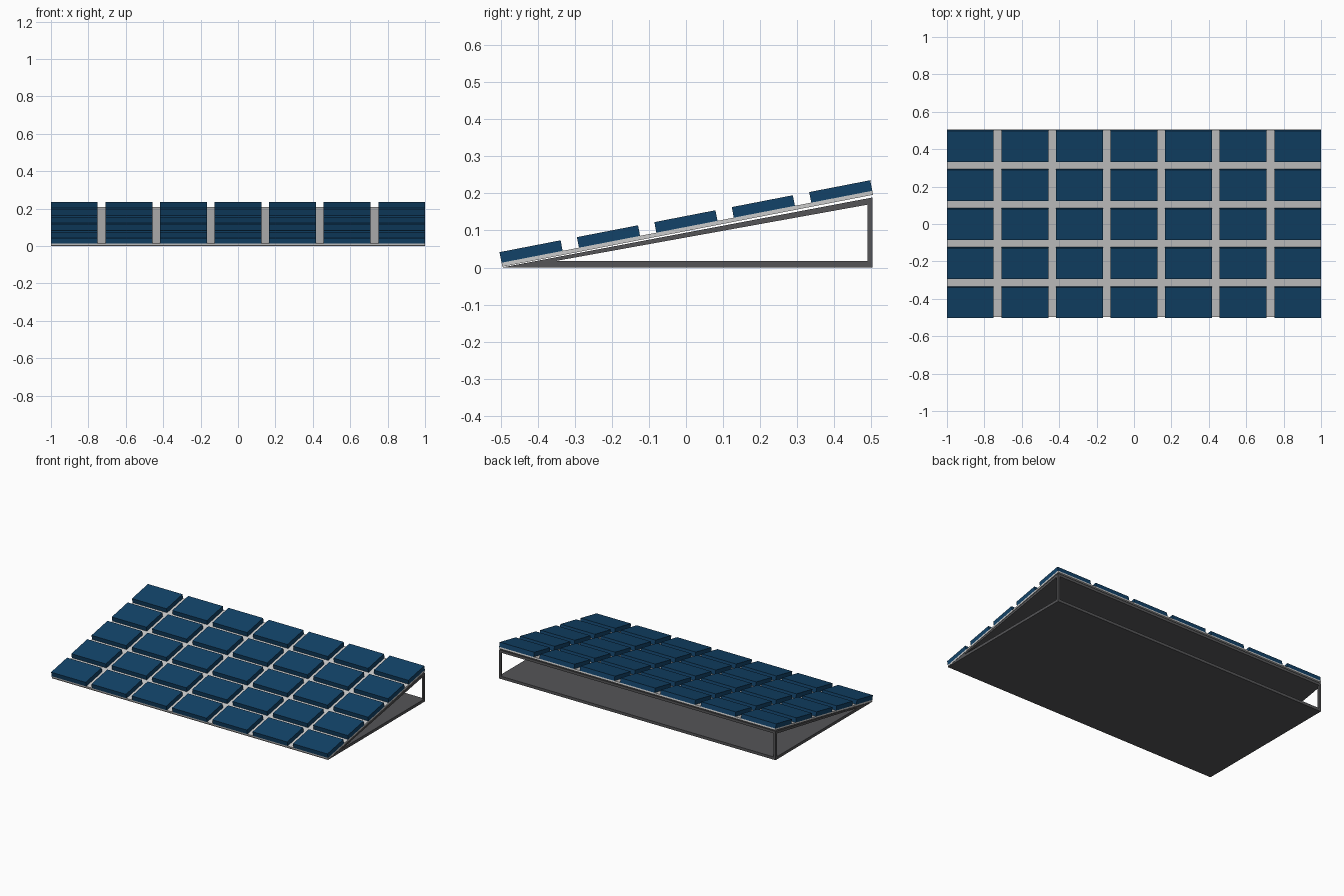
import bpy, bmesh, math
from mathutils import Matrix, Vector

if "Cube" in bpy.data.objects:
    bpy.data.objects.remove(bpy.data.objects["Cube"])


def material(name, color):
    m = bpy.data.materials.new(name)
    m.diffuse_color = (*color, 1)
    m.use_nodes = True
    m.node_tree.nodes["Principled BSDF"].inputs["Base Color"].default_value = m.diffuse_color
    return m


def finish(name, bm, mat=None):
    bmesh.ops.recalc_face_normals(bm, faces=bm.faces)
    me = bpy.data.meshes.new(name)
    bm.to_mesh(me)
    bm.free()
    ob = bpy.data.objects.new(name, me)
    bpy.context.collection.objects.link(ob)
    if mat:
        me.materials.append(mat)
    return ob


def box(name, lo, hi, mat=None, place=Matrix()):
    lo, hi = Vector(lo), Vector(hi)
    bm = bmesh.new()
    bmesh.ops.create_cube(bm, size=1, matrix=place @ Matrix.Translation((lo + hi) / 2)
                          @ Matrix.Diagonal((*(hi - lo), 1)))
    return finish(name, bm, mat)


def prism(name, profile, x0, x1, mat):
    # Extrude a (y, z) outline along x
    bm = bmesh.new()
    face = bm.faces.new([bm.verts.new((x0, y, z)) for y, z in profile])
    ext = bmesh.ops.extrude_face_region(bm, geom=[face])["geom"]
    verts = [v for v in ext if isinstance(v, bmesh.types.BMVert)]
    bmesh.ops.translate(bm, verts=verts, vec=(x1 - x0, 0, 0))
    return finish(name, bm, mat)


blue = material("panel_blue", (0.006, 0.055, 0.14))
dark = material("frame_dark", (0.09, 0.09, 0.095))

FRONT, BACK = -0.498, 0.503

# Wedge stand: floor and sloped deck share the front edge, open at sides and back
prism("wedge_stand", [(FRONT, 0), (BACK, 0), (BACK, 0.018), (-0.35, 0.018),
                      (BACK, 0.172), (BACK, 0.189)], -1, 1, dark)

# Rear corner posts
for side, x in (("left", -1), ("right", 0.987)):
    box(f"rear_post_{side}", (x, BACK - 0.013, 0.01), (x + 0.013, BACK, 0.18), dark)

# Tilted backing panel, in slope coordinates
angle = math.atan(0.194)
length = (BACK - FRONT) / math.cos(angle)
slope = Matrix.Translation((0, FRONT, 0.013)) @ Matrix.Rotation(angle, 4, 'X')
box("backing_panel", (-1, 0, -0.011), (1, length, 0), None, slope)

# Grid of solar cells
COLS, ROWS, W, D, H = 7, 5, 0.25, 0.168, 0.029
for r in range(ROWS):
    y = r * (length - D) / (ROWS - 1)
    for c in range(COLS):
        x = -1 + c * (2 - W) / (COLS - 1)
        box(f"solar_cell_{r + 1}_{c + 1}", (x, y, 0), (x + W, y + D, H), blue, slope)
